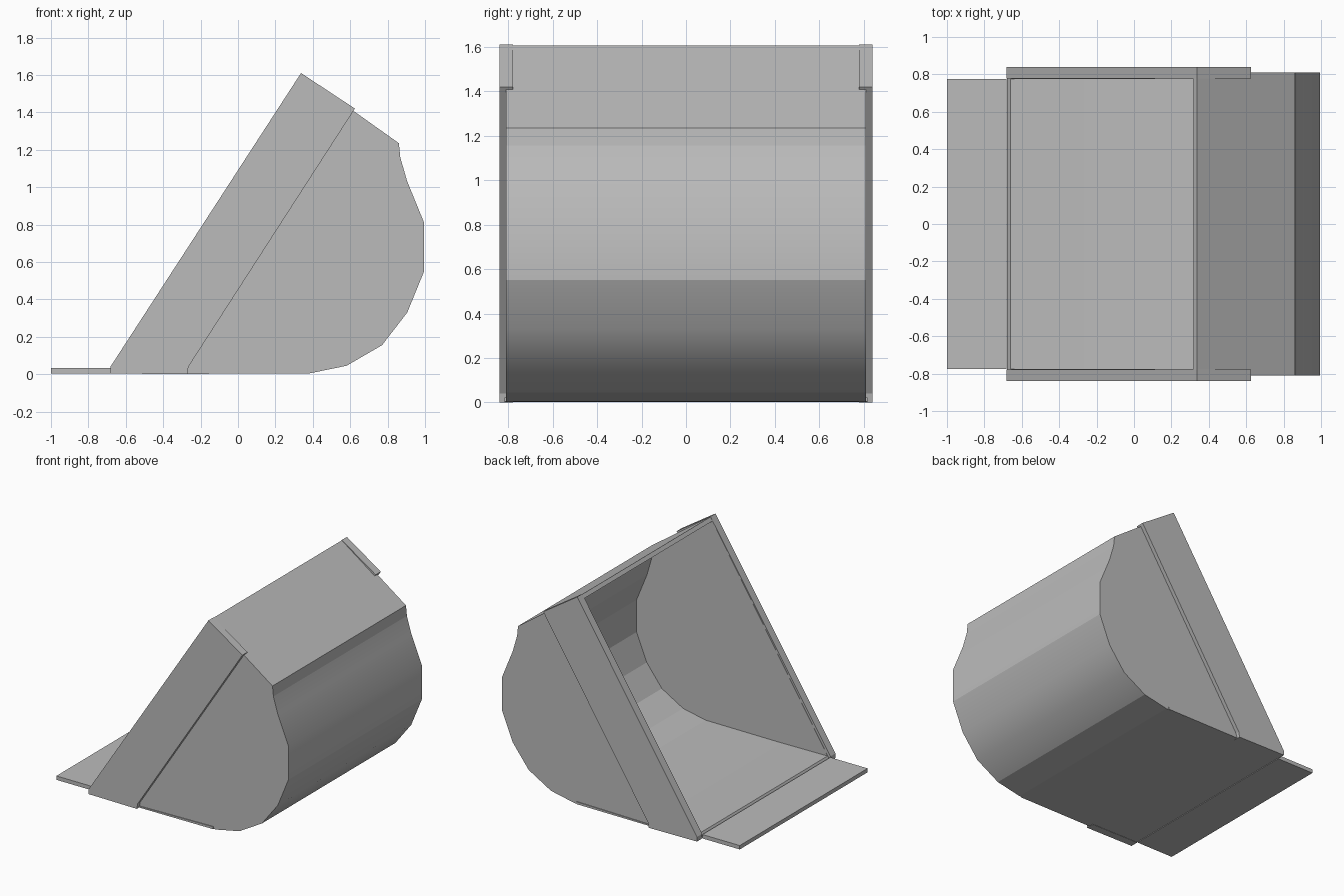
import bpy, bmesh
from mathutils import Vector

cube = bpy.data.objects.get("Cube")
if cube:
    bpy.data.objects.remove(cube, do_unlink=True)

grey = bpy.data.materials.new("plain_grey_steel")
grey.use_nodes = True
colour = (0.5, 0.5, 0.5, 1)
grey.diffuse_color = colour
grey.node_tree.nodes["Principled BSDF"].inputs["Base Color"].default_value = colour


def finish(name, bm):
    bmesh.ops.recalc_face_normals(bm, faces=bm.faces)
    mesh = bpy.data.meshes.new(name)
    bm.to_mesh(mesh)
    bm.free()
    mesh.materials.append(grey)
    obj = bpy.data.objects.new(name, mesh)
    bpy.context.collection.objects.link(obj)
    return obj


def prism(name, profile, y0, y1):
    """Extrude a side-on (x, z) outline from y0 to y1."""
    bm = bmesh.new()
    face = bm.faces.new([bm.verts.new((x, y0, z)) for x, z in profile])
    out = bmesh.ops.extrude_face_region(bm, geom=[face])
    moved = [v for v in out["geom"] if isinstance(v, bmesh.types.BMVert)]
    bmesh.ops.translate(bm, verts=moved, vec=(0, y1 - y0, 0))
    return finish(name, bm)


def inset_path(path, t):
    """Offset an open outline to its left, keeping the wall thickness even."""
    pts = [Vector(p) for p in path]
    dirs = [(b - a).normalized() for a, b in zip(pts, pts[1:])]
    normals = [Vector((-d.y, d.x)) for d in dirs]
    normals = [normals[0]] + normals + [normals[-1]]
    result = []
    for p, a, b in zip(pts, normals, normals[1:]):
        result.append(p + (a + b) * (t / (1 + a.dot(b))))
    return result


# Scoop: floor, curved back and roof wrapped around an open cavity
outline = [(-0.68, 0.006), (-0.27, 0.002), (0.38, 0.004), (0.58, 0.045),
           (0.77, 0.155), (0.905, 0.33), (0.995, 0.55), (0.995, 0.81),
           (0.905, 1.03), (0.868, 1.157), (0.86, 1.235), (0.337, 1.607)]
cavity = inset_path(outline, 0.032)
cavity[0].x += 0.02     # keep the rim on the plane of the mouth
OUTER, INNER = 0.81, 0.776

bm = bmesh.new()


def row(path, y):
    return [bm.verts.new((x, y, z)) for x, z in path]


out_f, out_b = row(outline, -OUTER), row(outline, OUTER)
in_f, in_b = row(cavity, -INNER), row(cavity, INNER)
last = len(outline) - 1
for i in range(last):
    skin = bm.faces.new((out_f[i], out_f[i + 1], out_b[i + 1], out_b[i]))
    skin.smooth = 3 <= i <= 8
    bm.faces.new((in_f[i], in_b[i], in_b[i + 1], in_f[i + 1]))
for side in (out_f, out_b, in_f, in_b):
    bm.faces.new(side)
for i in (0, last):
    bm.faces.new((out_f[i], out_b[i], in_b[i], in_f[i]))
for o, n in ((out_f, in_f), (out_b, in_b)):
    bm.faces.new((o[0], o[last], n[last], n[0]))
# Creases across the curved back
for i in (3, 6, 9, 10):
    bm.edges.get((out_f[i], out_b[i])).smooth = False
finish("scoop_shell", bm)

# Cutting lip
half = 0.776
prism("cutting_lip", [(-1, 0.004), (-0.683, 0.004), (-0.683, 0.034), (-1, 0.034)],
      -half, half)

# Thick edge plates beside the mouth, and small wear strips under them
edge = [(-0.682, 0.004), (-0.682, 0.04), (0.337, 1.61), (0.625, 1.42),
        (-0.265, 0.04), (-0.272, 0)]
wear = [(-0.27, 0.002), (0.36, 0.004), (0.36, 0.022), (-0.27, 0.012)]
for s, label in ((1, "back"), (-1, "front")):
    prism("edge_plate_" + label, edge, s * 0.778, s * 0.84)
    prism("wear_strip_" + label, wear, s * 0.8, s * 0.816)
